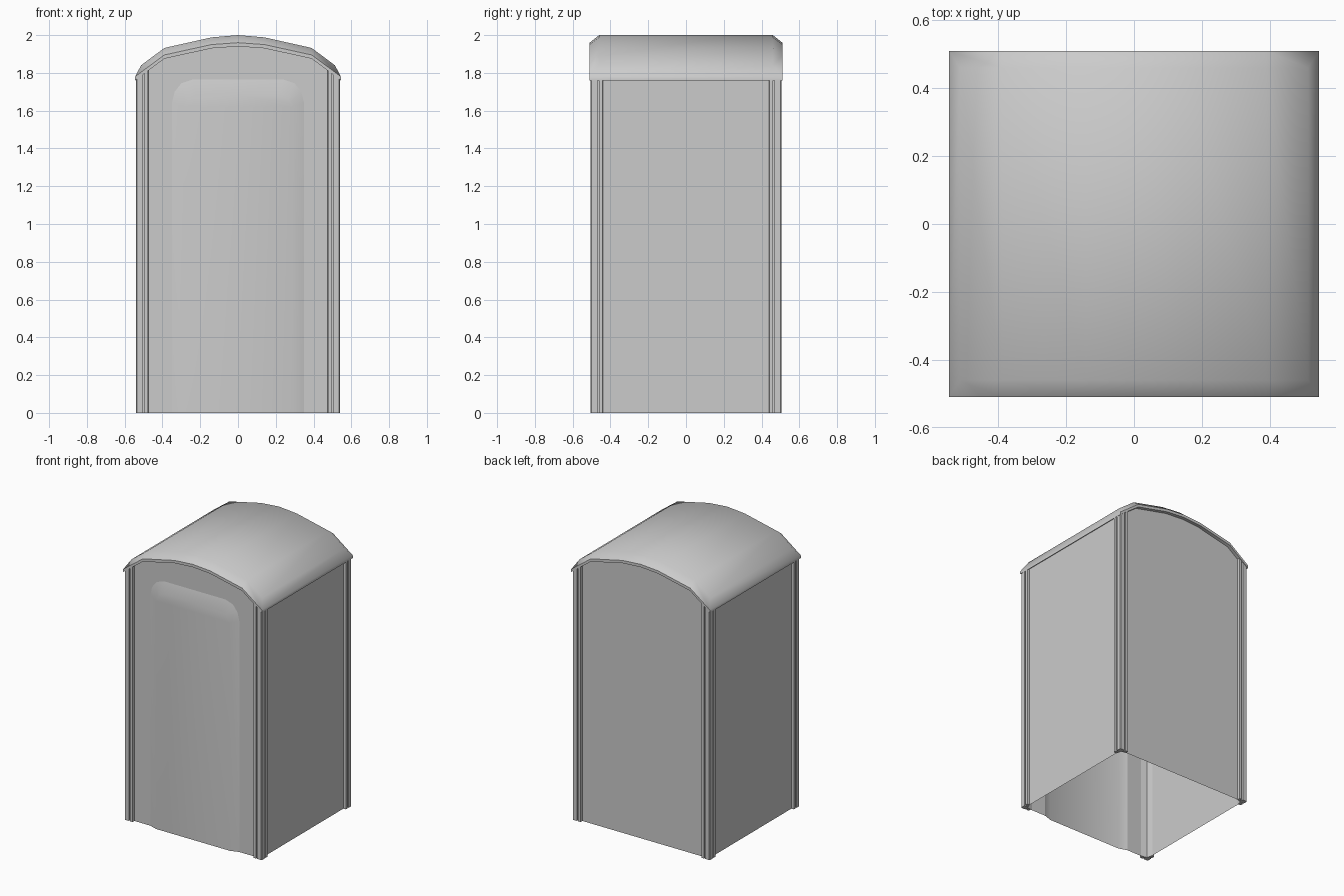
import bpy, bmesh, math

if "Cube" in bpy.data.objects:
    bpy.data.objects.remove(bpy.data.objects["Cube"], do_unlink=True)

HX, HY = 0.54, 0.505      # outer faces of the corner posts
RECESS = 0.02             # wall panels sit back from the posts

grey = bpy.data.materials.new("plain grey")
grey.use_nodes = True
grey.diffuse_color = (0.6, 0.6, 0.6, 1)
grey.node_tree.nodes["Principled BSDF"].inputs["Base Color"].default_value = (0.6, 0.6, 0.6, 1)


def make(name, bm, smooth=None, fix=True):
    if fix:
        bmesh.ops.recalc_face_normals(bm, faces=bm.faces[:])
    mesh = bpy.data.meshes.new(name)
    bm.to_mesh(mesh)
    bm.free()
    mesh.materials.append(grey)
    obj = bpy.data.objects.new(name, mesh)
    bpy.context.collection.objects.link(obj)
    if smooth:
        bpy.ops.object.select_all(action="DESELECT")
        obj.select_set(True)
        bpy.context.view_layer.objects.active = obj
        bpy.ops.object.shade_smooth_by_angle(angle=math.radians(smooth))
    return obj


def mirrored(half):
    """Half profile from the right edge to the centre, completed to the left."""
    return half + [(-x, z) for x, z in reversed(half[:-1])]


def sheet(name, points):
    bm = bmesh.new()
    bm.faces.new([bm.verts.new(p) for p in points])
    make(name, bm, fix=False)


# Roof profiles: lower rim, upper rim and the raised crown
rim = mirrored([(0.545, 1.78), (0.39, 1.895), (0.14, 1.95), (0, 1.96)])
crown = mirrored([(0.513, 1.84), (0.39, 1.932), (0.14, 1.988), (0, 2.0)])
under = [(x, z - 0.02) for x, z in rim]


def under_z(x):
    for (x1, z1), (x2, z2) in zip(under, under[1:]):
        if x2 <= x <= x1:
            return z1 + (z2 - z1) * (x1 - x) / (x1 - x2)
    return under[0][1]


# Arched roof with bevelled ends and a closed underside
bm = bmesh.new()
rows = [[bm.verts.new((x, y, z)) for x, z in profile] for profile, y in
        [(under, -0.51), (rim, -0.51), (crown, -0.46),
         (crown, 0.46), (rim, 0.51), (under, 0.51)]]
for i, row in enumerate(rows):
    nxt = rows[(i + 1) % len(rows)]
    for j in range(len(row) - 1):
        bm.faces.new((row[j], row[j + 1], nxt[j + 1], nxt[j]))
for end in (0, -1):
    bm.faces.new([rows[k][end] for k in (1, 2, 3, 4)])
    bm.faces.new([rows[k][end] for k in (0, 1, 4, 5)])
make("roof", bm, smooth=45)

# Grooved corner posts: section as (distance along wall, depth) from the corner
flute = [(0.075, 0.02), (0.065, 0.02), (0.064, 0), (0.045, 0),
         (0.044, 0.014), (0.037, 0.014), (0.036, 0), (0.005, 0)]
section = flute + [(d, a) for a, d in reversed(flute)] + [(0.03, 0.03)]
for sx, side in ((1, "left"), (-1, "right")):
    for sy, end in ((-1, "front"), (1, "back")):
        bm = bmesh.new()
        plan = [(sx * (HX - a), sy * (HY - d)) for a, d in section]
        low = [bm.verts.new((x, y, 0)) for x, y in plan]
        top = [bm.verts.new((x, y, under_z(x))) for x, y in plan]
        bm.faces.new(low)
        bm.faces.new(top)
        for i in range(len(plan)):
            k = (i + 1) % len(plan)
            bm.faces.new((low[i], low[k], top[k], top[i]))
        make(f"{end}_{side}_post", bm)

# Side walls
wx, wy = HX - RECESS, HY - RECESS
for s, side in ((1, "left"), (-1, "right")):
    top = under_z(wx)
    sheet(f"{side}_wall", [(s * wx, -s * wy, 0), (s * wx, s * wy, 0),
                           (s * wx, s * wy, top), (s * wx, -s * wy, top)])

# Back wall and front wall, arched to meet the roof
arch = [(wx, under_z(wx))] + under[1:-1] + [(-wx, under_z(wx))]
outline = [(wx, 0)] + arch + [(-wx, 0)]
sheet("back_wall", [(x, wy, z) for x, z in reversed(outline)])

door_edge = mirrored([(0.35, 0), (0.35, 1.64), (0.335, 1.7), (0.3, 1.745),
                      (0.24, 1.765), (0, 1.765)])
door_face = mirrored([(0.29, 0), (0.29, 1.62), (0.28, 1.65), (0.265, 1.67),
                      (0.22, 1.685), (0, 1.685)])
sheet("front_wall", [(x, -wy, z) for x, z in outline + door_edge[::-1]])

# Door: a softly raised hollow panel filling the opening
bm = bmesh.new()
outer = [bm.verts.new((x, -wy, z)) for x, z in door_edge]
inner = [bm.verts.new((x, -HY, z)) for x, z in door_face]
for i in range(len(outer) - 1):
    bm.faces.new((outer[i], outer[i + 1], inner[i + 1], inner[i]))
bm.faces.new(inner)
bmesh.ops.recalc_face_normals(bm, faces=bm.faces[:])
if sum(f.normal.y for f in bm.faces) > 0:
    bmesh.ops.reverse_faces(bm, faces=bm.faces[:])
make("door", bm, smooth=60, fix=False)
